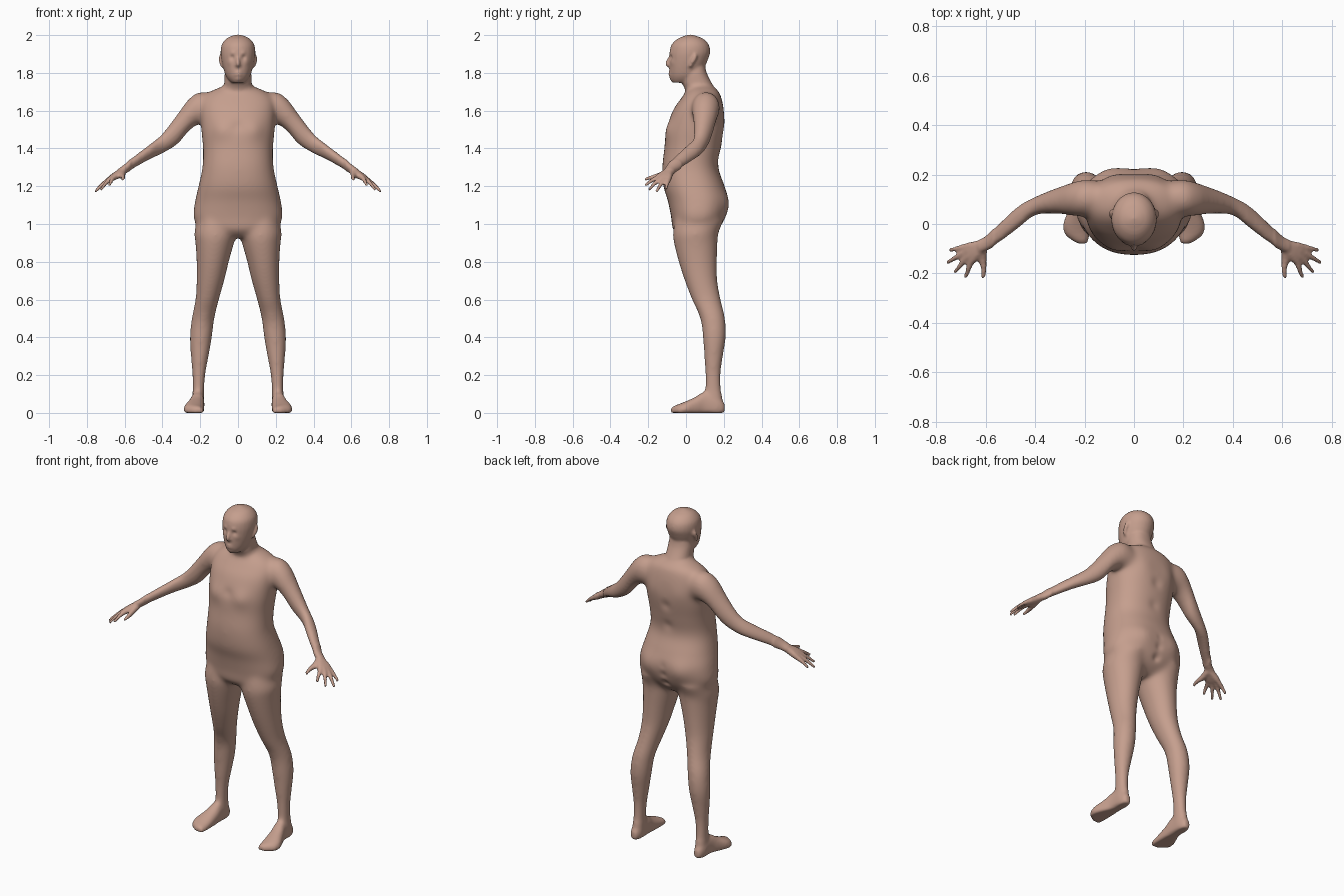
import bpy, bmesh, math
from mathutils import Vector

cube = bpy.data.objects.get("Cube")
if cube:
    bpy.data.objects.remove(cube)

VOXEL = 0.007
SIDES = 28
bm = bmesh.new()


def spline(rows, steps=6):
    """Pass a smooth curve through rows of numbers."""
    out = []
    for i in range(len(rows) - 1):
        quad = [rows[max(i - 1, 0)], rows[i], rows[i + 1], rows[min(i + 2, len(rows) - 1)]]
        for s in range(steps):
            t = s / steps
            out.append([b + t / 2 * (c - a + t * (2 * a - 5 * b + 4 * c - d + t * (3 * (b - c) + d - a)))
                        for a, b, c, d in zip(*quad)])
    return out + [list(rows[-1])]


def skin_rings(rings):
    """Join rings of points into a closed tube."""
    loops = [[bm.verts.new(p) for p in ring] for ring in rings]
    for a, b in zip(loops, loops[1:]):
        for i in range(len(a)):
            j = (i + 1) % len(a)
            bm.faces.new((a[i], a[j], b[j], b[i]))
    bm.faces.new(loops[0][::-1])
    bm.faces.new(loops[-1])


def loft(rows, axis, sides=(1,), power=0.88):
    """Rows hold a position on the axis and the bounds of the section on the other two."""
    for side in sides:
        rings = []
        for t, a0, a1, b0, b1 in spline(rows):
            ring = []
            for k in range(SIDES):
                c, s = math.cos(math.tau * k / SIDES), math.sin(math.tau * k / SIDES)
                c = math.copysign(abs(c) ** power, c)
                s = math.copysign(abs(s) ** power, s)
                p = [(a0 + a1) / 2 + c * (a1 - a0) / 2, (b0 + b1) / 2 + s * (b1 - b0) / 2]
                p.insert("xyz".index(axis), t)
                ring.append((p[0] * side, p[1], max(p[2], 0)))
            rings.append(ring)
        skin_rings(rings)


def tube(points, sides=(1, -1)):
    """Points hold x, y, z and radius."""
    for side in sides:
        path = spline(points, 4)
        centres = [Vector((p[0] * side, p[1], p[2])) for p in path]
        rings = []
        for i, c in enumerate(centres):
            way = centres[min(i + 1, len(path) - 1)] - centres[max(i - 1, 0)]
            turn = way.to_track_quat('Z', 'Y')
            rings.append([c + turn @ Vector((math.cos(a), math.sin(a), 0)) * path[i][3]
                          for a in (math.tau * k / 12 for k in range(12))])
        skin_rings(rings)


def centred(rows):
    return [(z, -w, w, front, back) for z, w, front, back in rows]


BOTH = (1, -1)

# Torso
loft(centred([
    (1.73, .08, .03, .14), (1.70, .15, .0, .175), (1.66, .19, -.03, .19),
    (1.6, .2, -.07, .2), (1.5, .195, -.105, .202), (1.4, .186, -.115, .185),
    (1.3, .189, -.126, .172), (1.2, .21, -.12, .205), (1.12, .228, -.096, .226),
    (1.03, .236, -.078, .208), (.97, .19, -.07, .17), (.93, .08, -.03, .12)]), 'z')

# Neck
loft(centred([
    (1.64, .11, .0, .18), (1.7, .088, .0, .168), (1.74, .073, -.018, .14),
    (1.8, .07, -.02, .11), (1.85, .06, .0, .1)]), 'z')

# Head
loft(centred([
    (1.748, .034, -.07, .04), (1.765, .052, -.08, .075), (1.79, .067, -.086, .09),
    (1.83, .079, -.088, .1), (1.87, .088, -.088, .116), (1.91, .092, -.087, .128),
    (1.95, .086, -.076, .12), (1.98, .063, -.045, .092), (1.995, .035, -.01, .056),
    (2.002, .008, .015, .03)]), 'z', power=1)

# Legs
loft([
    (1.02, .03, .22, -.06, .2), (.95, .008, .232, -.07, .172), (.9, .02, .226, -.065, .168),
    (.8, .048, .22, -.04, .165), (.7, .072, .22, -.008, .167), (.6, .1, .226, .03, .185),
    (.5, .124, .246, .075, .208), (.4, .137, .256, .088, .212), (.3, .154, .251, .095, .197),
    (.2, .172, .243, .1, .185), (.1, .178, .242, .1, .19), (.03, .178, .245, .1, .2),
    (.0, .185, .24, .11, .19)], 'z', BOTH, 1)

# Feet
loft([
    (.205, .195, .23, .0, .05), (.17, .18, .245, -.02, .09), (.1, .178, .25, -.02, .115),
    (.05, .178, .268, -.02, .085), (.0, .178, .287, -.02, .062), (-.04, .18, .282, -.02, .046),
    (-.068, .183, .25, -.02, .036), (-.082, .19, .225, -.01, .024)], 'y', BOTH)

# Arms
loft([
    (.12, .05, .17, 1.52, 1.69), (.2, .03, .18, 1.53, 1.7), (.26, .034, .166, 1.49, 1.664),
    (.32, .04, .145, 1.42, 1.585), (.4, .034, .112, 1.37, 1.482), (.47, -.022, .075, 1.338, 1.422),
    (.55, -.082, .002, 1.293, 1.362), (.6, -.11, -.048, 1.264, 1.317),
    (.63, -.12, -.064, 1.25, 1.295)], 'x', BOTH, 1)

# Fingers with the palm bones they grow from
fingers = [((.69, -.095, 1.23), (.747, -.106, 1.184)), ((.69, -.118, 1.23), (.757, -.157, 1.17)),
           ((.68, -.14, 1.235), (.727, -.197, 1.18)), ((.66, -.155, 1.243), (.682, -.217, 1.203))]
wrist = Vector((.605, -.085, 1.283))
for knuckle, tip in fingers:
    knuckle, tip = Vector(knuckle), Vector(tip)
    middle = knuckle.lerp(tip, .5) + Vector((0, 0, .004))
    start = wrist.lerp(knuckle, .1)
    tube([(*start, .021), (*start.lerp(knuckle, .6), .019), (*knuckle, .014),
          (*middle, .0105), (*tip, .008)])

# Thumbs
tube([(.612, -.09, 1.275, .02), (.613, -.14, 1.256, .017), (.608, -.18, 1.247, .012),
      (.611, -.22, 1.236, .008)])

# Ears
tube([(.088, .05, 1.9, .008), (.09, .046, 1.88, .012), (.089, .032, 1.855, .011),
      (.083, .02, 1.83, .007)])

# Nose and nostrils
tube([(0, -.082, 1.89, .007), (0, -.094, 1.865, .009), (0, -.1, 1.848, .011),
      (0, -.088, 1.836, .009)], (1,))
tube([(.004, -.092, 1.842, .008), (.013, -.086, 1.842, .008)])

# Lips
for height, size in ((1.803, .006), (1.79, .0065)):
    tube([(0, -.087, height, size), (.012, -.084, height, size), (.026, -.074, height - .002, .004)])

# Fuse the parts into one skin
bmesh.ops.recalc_face_normals(bm, faces=bm.faces)
mesh = bpy.data.meshes.new("body")
bm.to_mesh(mesh)
bm.free()
body = bpy.data.objects.new("body", mesh)
bpy.context.collection.objects.link(body)
bpy.ops.object.select_all(action='DESELECT')
body.select_set(True)
bpy.context.view_layer.objects.active = body
fuse = body.modifiers.new("fuse", 'REMESH')
fuse.mode = 'VOXEL'
fuse.voxel_size = VOXEL
bpy.ops.object.convert(target='MESH')

# Soften the joints of the body, and the face and hands only lightly
bm = bmesh.new()
bm.from_mesh(body.data)


def relax(verts, rounds):
    for _ in range(rounds):
        bmesh.ops.smooth_vert(bm, verts=verts, factor=.5,
                              use_axis_x=True, use_axis_y=True, use_axis_z=True)


relax([v for v in bm.verts if abs(v.co.x) < .57 and .1 < v.co.z < 1.74], 30)
relax([v for v in bm.verts if v.co.z <= .1], 6)
relax(bm.verts[:], 2)

# Sculpted hollows and swellings: centre, reach, push along y
dents = [
    ((.032, -.085, 1.882), .013, .009), ((.03, -.083, 1.905), .012, -.004),    # eyes, brow
    ((.045, -.07, 1.855), .016, -.003), ((0, -.08, 1.768), .014, -.005),       # cheek, chin
    ((.09, -.1, 1.5), .05, -.01), ((0, -.11, 1.52), .03, .006),                # chest
    ((.1, .19, 1.1), .06, .012), ((.09, .19, 1.56), .06, .006),                # seat, shoulder blade
    ((0, .2, 1.12), .022, -.014), ((0, .2, 1.07), .022, -.016),                # cleft
    ((0, .19, 1.01), .022, -.014), ((0, .18, 1.35), .03, -.006),               # cleft, spine
    ((0, .19, 1.48), .03, -.008), ((.17, .05, .5), .03, -.004)]                # spine, knee
for (x, y, z), reach, push in dents:
    for side in (BOTH if x else (1,)):
        centre = Vector((x * side, y, z))
        for v in bm.verts:
            if abs(v.co.z - z) < 3 * reach:
                gap = (v.co - centre).length / reach
                if gap < 3:
                    v.co.y += push * math.exp(-gap * gap)
relax([v for v in bm.verts if v.co.z < 1.74 and abs(v.co.x) < .57], 2)
bm.to_mesh(body.data)
bm.free()

# Skin colour
skin = bpy.data.materials.new("skin")
skin.use_nodes = True
tone = (.56, .345, .27, 1)
skin.diffuse_color = tone
skin.node_tree.nodes["Principled BSDF"].inputs["Base Color"].default_value = tone
body.data.materials.clear()
body.data.materials.append(skin)
bpy.ops.object.shade_smooth()
